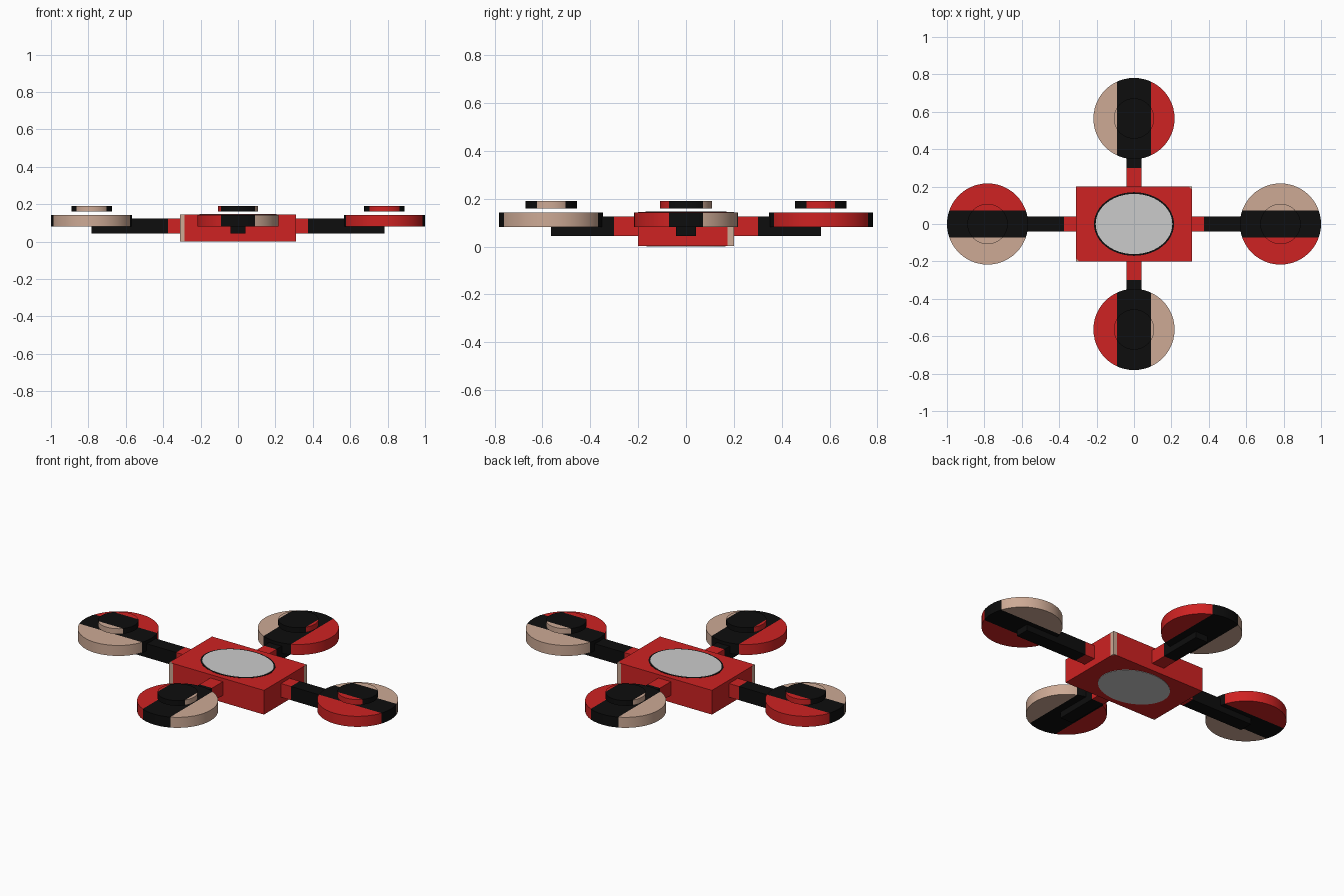
import bpy, bmesh, math
from mathutils import Matrix, Vector

cube = bpy.data.objects.get("Cube")
if cube:
    bpy.data.objects.remove(cube, do_unlink=True)


def material(name, rgb):
    m = bpy.data.materials.new(name)
    m.use_nodes = True
    color = (*rgb, 1)
    m.diffuse_color = color
    m.node_tree.nodes["Principled BSDF"].inputs["Base Color"].default_value = color
    return m


RED, TAN, BLACK, GREY = range(4)
materials = [
    material("red", (0.62, 0.016, 0.016)),
    material("tan", (0.61, 0.40, 0.30)),
    material("black", (0.004, 0.004, 0.004)),
    material("light grey", (0.6, 0.6, 0.6)),
]


def box(low, high):
    bm = bmesh.new()
    low, high = Vector(low), Vector(high)
    bmesh.ops.create_cube(bm, size=1)
    bmesh.ops.scale(bm, vec=high - low, verts=bm.verts)
    bmesh.ops.translate(bm, vec=(low + high) / 2, verts=bm.verts)
    return bm


def disc(center_x, rx, ry, z0, z1):
    bm = bmesh.new()
    bmesh.ops.create_cone(bm, cap_ends=True, segments=48, radius1=1, radius2=1, depth=1)
    bmesh.ops.scale(bm, vec=(rx, ry, z1 - z0), verts=bm.verts)
    bmesh.ops.translate(bm, vec=(center_x, 0, (z0 + z1) / 2), verts=bm.verts)
    return bm


def cut(bm, point, normal):
    geom = bm.verts[:] + bm.edges[:] + bm.faces[:]
    bmesh.ops.bisect_plane(bm, geom=geom, plane_co=point, plane_no=normal)


def finish(name, bm, color_rule, angle=0.0, smooth=False):
    """Colour faces by a rule on centre and normal, turn about z, make the object."""
    bm.normal_update()
    for f in bm.faces:
        f.material_index = color_rule(f.calc_center_median(), f.normal)
        f.smooth = smooth
    bm.transform(Matrix.Rotation(angle, 4, "Z"))
    mesh = bpy.data.meshes.new(name)
    bm.to_mesh(mesh)
    bm.free()
    for m in materials:
        mesh.materials.append(m)
    if smooth:
        mesh.set_sharp_from_angle(angle=math.radians(35))
    ob = bpy.data.objects.new(name, mesh)
    bpy.context.collection.objects.link(ob)


# Body with tan trim down two opposite corners
HX, HY = 0.31, 0.2
body = box((-HX, -HY, 0.002), (HX, HY, 0.145))
for s in (-1, 1):
    cut(body, (s * 0.285, 0, 0), (1, 0, 0))
    cut(body, (0, s * 0.173, 0), (0, 1, 0))
    cut(body, (s * (HX - 0.018), s * HY, 0), (1, 1, 0))


def body_color(c, n):
    if abs(n.z) > 0.5:
        return TAN if abs(c.x + c.y) > HX + HY - 0.018 else RED
    corner = c.x * c.y > 0 and abs(c.x) > 0.285 and abs(c.y) > 0.173
    return TAN if corner else RED


finish("body", body, body_color)

# Oval panels on the top and underside
finish("top_panel_rim", disc(0, 0.214, 0.17, 0.143, 0.146), lambda c, n: BLACK)
finish("top_panel", disc(0, 0.205, 0.161, 0.143, 0.147), lambda c, n: GREY)
finish("bottom_panel", disc(0, 0.21, 0.166, 0.0, 0.004), lambda c, n: GREY)

# Arms and striped rotors: side, reach, arm start, red end, half stripe width
layout = [
    ("left", 0.783, HX, 0.375, 0.071),
    ("back", 0.564, HY, 0.3, 0.09),
    ("right", 0.783, HX, 0.375, 0.071),
    ("front", 0.564, HY, 0.3, 0.09),
]
for i, (side, reach, start, red_end, stripe) in enumerate(layout):
    turn = i * math.pi / 2

    arm = box((start - 0.02, -0.041, 0.044), (reach, 0.041, 0.125))
    cut(arm, (red_end, 0, 0), (1, 0, 0))
    finish(side + "_arm", arm, lambda c, n: RED if c.x < red_end else BLACK, turn)

    def striped(c, n):
        if abs(c.y) < stripe:
            return BLACK
        return TAN if c.y > 0 else RED

    for part, radius, z0, z1 in (("rotor", 0.217, 0.081, 0.143),
                                 ("rotor_cap", 0.108, 0.16, 0.191)):
        bm = disc(reach, radius, radius, z0, z1)
        for s in (-1, 1):
            cut(bm, (0, s * stripe, 0), (0, 1, 0))
        finish(side + "_" + part, bm, striped, turn, smooth=True)
